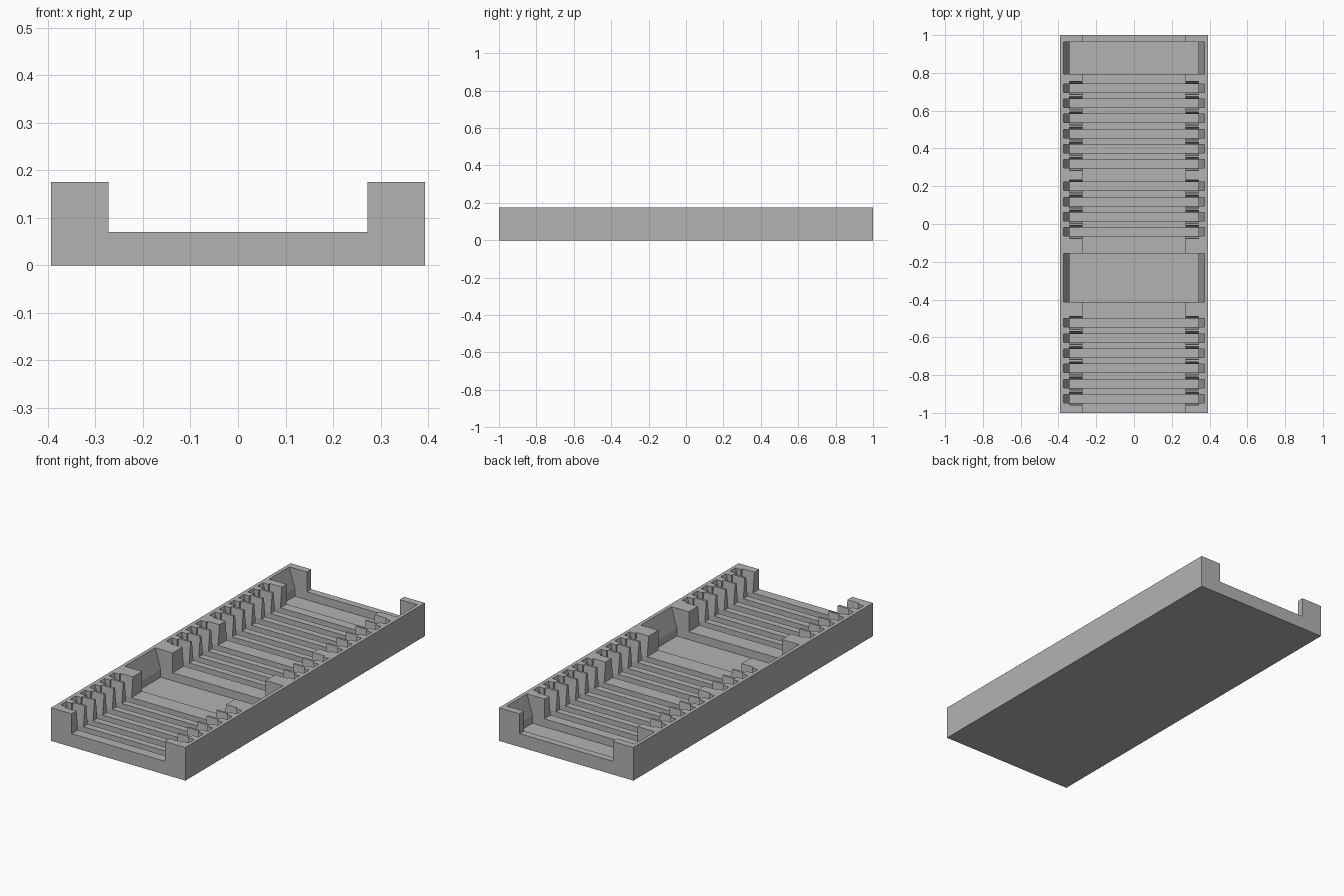
import bpy, bmesh
from mathutils import Vector

if "Cube" in bpy.data.objects:
    bpy.data.objects.remove(bpy.data.objects["Cube"], do_unlink=True)

HALF_W, HALF_L, HEIGHT = 0.393, 1.0, 0.175
INNER, FLOOR, SLOT_FLOOR = 0.272, 0.07, 0.028
SLOT_X, LEAD_X = 0.342, 0.374          # slot end at floor level and at the rim
CORE, MOUTH = 0.0225, 0.0345           # half widths of a narrow slot
OVER = 0.02                            # cutters rise this far above the rim

grey = bpy.data.materials.new("plain grey")
grey.use_nodes = True
grey.diffuse_color = (0.45, 0.45, 0.45, 1)
grey.node_tree.nodes["Principled BSDF"].inputs["Base Color"].default_value = grey.diffuse_color


def extrude(bm, points, direction):
    """Add a prism made from a polygon swept along a vector."""
    face = bm.faces.new([bm.verts.new(p) for p in points])
    swept = bmesh.ops.extrude_face_region(bm, geom=[face])["geom"]
    verts = [g for g in swept if isinstance(g, bmesh.types.BMVert)]
    bmesh.ops.translate(bm, verts=verts, vec=Vector(direction))


def finish(bm, name):
    bmesh.ops.recalc_face_normals(bm, faces=bm.faces)
    mesh = bpy.data.meshes.new(name)
    bm.to_mesh(mesh)
    bm.free()
    obj = bpy.data.objects.new(name, mesh)
    bpy.context.collection.objects.link(obj)
    mesh.materials.append(grey)
    return obj


def mirrored(half):
    """Close a half outline by reflecting it in the first coordinate."""
    return half + [(-a, b) for a, b in reversed(half)]


# Tray body: a U profile along the length
bm = bmesh.new()
body = mirrored([(HALF_W, 0), (HALF_W, HEIGHT), (INNER, HEIGHT), (INNER, FLOOR)])
extrude(bm, [(x, -HALF_L, z) for x, z in body], (0, 2 * HALF_L, 0))
tray = finish(bm, "slotted_tray")

# Slot layout: (first centre, count) for narrow rows, (from, to) for wide bays
PITCH = 0.0803
rows = [(-0.925, 6), (-0.042, 4), (0.318, 6)]
centres = [start + i * PITCH for start, count in rows for i in range(count)]
bays = [(-0.412, -0.157), (0.794, 0.963)]

# Slots and bays, with ends that slope outward to the rim
rise = (HEIGHT + OVER - FLOOR) / (HEIGHT - FLOOR)
top_x = SLOT_X + (LEAD_X - SLOT_X) * rise
slot = mirrored([(SLOT_X, SLOT_FLOOR), (SLOT_X, FLOOR), (top_x, HEIGHT + OVER)])
bm = bmesh.new()
for y0, y1 in [(c - CORE, c + CORE) for c in centres] + bays:
    extrude(bm, [(x, y0, z) for x, z in slot], (0, y1 - y0, 0))
slot_cutter = finish(bm, "slot_cutter")

# Flared mouths of the narrow slots
top_y = CORE + (MOUTH - CORE) * rise
flare = mirrored([(CORE, FLOOR), (top_y, HEIGHT + OVER)])
bm = bmesh.new()
for c in centres:
    extrude(bm, [(-SLOT_X, c + y, z) for y, z in flare], (2 * SLOT_X, 0, 0))
flare_cutter = finish(bm, "flare_cutter")

# Cut the tray, then discard the cutters
bpy.context.view_layer.objects.active = tray
for cutter in (slot_cutter, flare_cutter):
    cutter.hide_render = True
    mod = tray.modifiers.new(cutter.name, "BOOLEAN")
    mod.operation, mod.solver, mod.object = "DIFFERENCE", "EXACT", cutter
    bpy.ops.object.modifier_apply(modifier=mod.name)
    bpy.data.objects.remove(cutter, do_unlink=True)
